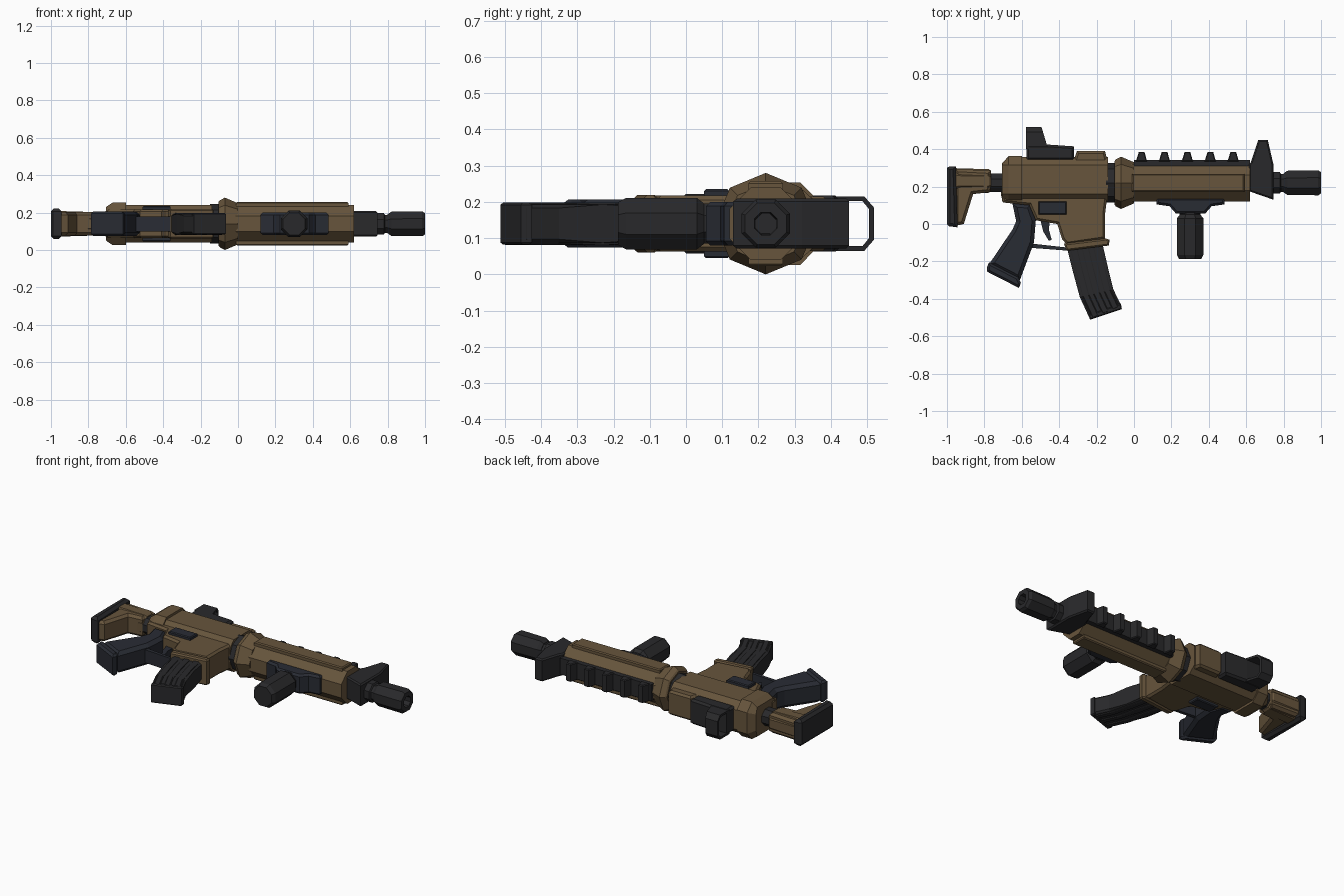
import bpy, bmesh, math

if "Cube" in bpy.data.objects:
    bpy.data.objects.remove(bpy.data.objects["Cube"])

ZC = 0.14   # mid plane of the thickness
YC = 0.22   # bore axis


def mat(name, col):
    m = bpy.data.materials.new(name)
    m.diffuse_color = (*col, 1)
    m.use_nodes = True
    m.node_tree.nodes["Principled BSDF"].inputs["Base Color"].default_value = m.diffuse_color
    return m


TAN = mat("tan_metal", (0.135, 0.09, 0.045))
BLACK = mat("black_metal", (0.022, 0.022, 0.024))
SLATE = mat("slate_polymer", (0.022, 0.025, 0.034))


def finish(name, bm, m):
    bmesh.ops.recalc_face_normals(bm, faces=bm.faces)
    me = bpy.data.meshes.new(name)
    bm.to_mesh(me)
    bm.free()
    me.materials.append(m)
    ob = bpy.data.objects.new(name, me)
    bpy.context.collection.objects.link(ob)
    return ob


def prism(name, pts, half, m, chamfer=0.0, zc=ZC):
    """Side profile (x, y) extruded through the thickness, rim edges chamfered."""
    bm = bmesh.new()
    f = bm.faces.new([bm.verts.new((x, y, zc - half)) for x, y in pts])
    r = bmesh.ops.extrude_face_region(bm, geom=[f])
    for v in r["geom"]:
        if isinstance(v, bmesh.types.BMVert):
            v.co.z = zc + half
    if chamfer:
        rim = [e for e in bm.edges if abs(e.verts[0].co.z - e.verts[1].co.z) < 1e-6]
        bmesh.ops.bevel(bm, geom=rim, offset=chamfer, segments=1, affect="EDGES")
    return finish(name, bm, m)


def rect(x0, x1, y0, y1):
    return [(x0, y0), (x1, y0), (x1, y1), (x0, y1)]


def lathe(name, prof, m, axis="x", centre=YC, sides=8, flat=False):
    """Faceted turned part: prof is (position along axis, radius)."""
    bm = bmesh.new()
    off = math.pi / sides if flat else 0
    rings = []
    for p, r in prof:
        ring = []
        for i in range(sides):
            a = off + 2 * math.pi * i / sides
            u, w = r * math.cos(a), ZC + r * math.sin(a)
            ring.append(bm.verts.new((p, centre + u, w) if axis == "x" else (centre + u, p, w)))
        rings.append(ring)
    for a, b in zip(rings, rings[1:]):
        for i in range(sides):
            j = (i + 1) % sides
            bm.faces.new((a[i], a[j], b[j], b[i]))
    bm.faces.new(rings[0])
    bm.faces.new(rings[-1])
    return finish(name, bm, m)


def loft_x(name, sections, m):
    """Loft (y, z offset) outlines placed at successive x positions."""
    bm = bmesh.new()
    rings = [[bm.verts.new((x, y, ZC + z)) for y, z in s] for x, s in sections]
    n = len(rings[0])
    for a, b in zip(rings, rings[1:]):
        for i in range(n):
            bm.faces.new((a[i], a[(i + 1) % n], b[(i + 1) % n], b[i]))
    bm.faces.new(rings[0])
    bm.faces.new(rings[-1])
    return finish(name, bm, m)


def body(w, top, tw):
    half = [(0.12, w * 0.6), (0.16, w), (0.315, w), (top, tw)]
    return half + [(y, -z) for y, z in reversed(half)]


# Upper receiver with rear cap and raised front block
loft_x("upper_receiver", [(-0.62, body(0.1, 0.358, 0.06)), (-0.14, body(0.1, 0.358, 0.06))], TAN)
loft_x("receiver_cap", [(-0.705, body(0.09, 0.325, 0.05)), (-0.67, body(0.114, 0.363, 0.065)),
                        (-0.60, body(0.114, 0.363, 0.065))], TAN)
prism("receiver_block", [(-0.325, 0.33), (-0.14, 0.33), (-0.155, 0.39), (-0.305, 0.39)], 0.075, TAN, 0.012)

# Lower receiver and magazine well
prism("lower_receiver", [(-0.71, 0.15), (-0.70, 0.115), (-0.56, 0.10), (-0.525, 0.02), (-0.41, 0.0),
                         (-0.385, -0.08), (-0.36, -0.11), (-0.155, -0.08), (-0.155, 0.05),
                         (-0.14, 0.17), (-0.71, 0.17)], 0.077, TAN, 0.012)
prism("magwell_lip", [(-0.375, -0.105), (-0.36, -0.143), (-0.135, -0.115), (-0.13, -0.085), (-0.15, -0.078)],
      0.079, TAN, 0.008)
for side, s in (("left", 1), ("right", -1)):
    prism("side_plate_" + side, rect(-0.51, -0.36, 0.05, 0.12), 0.015, SLATE, 0.005, ZC + s * 0.08)

# Curved magazine with ribs running along it
back = [(-0.36, -0.12), (-0.325, -0.26), (-0.29, -0.39), (-0.235, -0.51)]
front = [(-0.17, -0.10), (-0.14, -0.23), (-0.11, -0.35), (-0.067, -0.44)]


def mag_strip(t0, t1):
    def mix(t, a, b):
        return (a[0] + (b[0] - a[0]) * t, a[1] + (b[1] - a[1]) * t)
    return [mix(t0, a, b) for a, b in zip(back, front)] + \
           [mix(t1, a, b) for a, b in reversed(list(zip(back, front)))]


prism("magazine", mag_strip(0, 1), 0.053, BLACK, 0.01)
for i, t in enumerate((0.08, 0.4, 0.72)):
    prism(f"magazine_rib_{i}", mag_strip(t, t + 0.2), 0.059, BLACK, 0.005)
prism("magazine_foot", [(-0.245, -0.485), (-0.235, -0.512), (-0.065, -0.455), (-0.07, -0.425)], 0.058, BLACK, 0.006)

# Pistol grip, trigger and guard
prism("pistol_grip", [(-0.65, 0.11), (-0.63, 0.015), (-0.65, -0.03), (-0.775, -0.215), (-0.61, -0.30),
                      (-0.535, -0.10), (-0.525, 0.02), (-0.555, 0.105)], 0.066, SLATE, 0.02)
prism("grip_base", [(-0.785, -0.228), (-0.785, -0.255), (-0.615, -0.342), (-0.605, -0.315),
                    (-0.62, -0.285), (-0.775, -0.205)], 0.066, SLATE, 0.012)
prism("trigger_guard", [(-0.545, -0.105), (-0.365, -0.125), (-0.36, -0.142), (-0.545, -0.128)], 0.04, SLATE)
prism("trigger", [(-0.50, 0.02), (-0.45, 0.02), (-0.455, -0.03), (-0.44, -0.085), (-0.455, -0.09),
                  (-0.485, -0.04)], 0.02, SLATE)

# Stock
lathe("buffer_tube", [(-0.80, 0.054), (-0.69, 0.054)], BLACK, flat=True)
lathe("stock_tube", [(-0.955, 0.074), (-0.775, 0.068), (-0.765, 0.06)], TAN, centre=0.23, flat=True)
prism("stock_web", [(-0.955, 0.295), (-0.765, 0.285), (-0.77, 0.17), (-0.86, 0.16), (-0.91, 0.0), (-0.955, -0.01)],
      0.062, TAN, 0.015)
prism("butt_pad", [(-1.0, 0.30), (-0.985, 0.308), (-0.952, 0.308), (-0.943, -0.018), (-0.99, -0.012), (-1.0, 0.0)],
      0.082, BLACK, 0.016)

# Handguard with collar, side panels and end ring
lathe("barrel_nut", [(-0.15, 0.105), (-0.08, 0.105)], BLACK)
lathe("handguard_collar", [(-0.105, 0.115), (-0.098, 0.125), (-0.07, 0.14), (0.0, 0.11)], TAN)
lathe("handguard", [(-0.02, 0.108), (0.62, 0.108)], TAN, flat=True)
for side, s in (("left", 1), ("right", -1)):
    prism("handguard_panel_" + side, rect(-0.01, 0.59, 0.172, 0.267), 0.03, TAN, 0.006, ZC + s * 0.087)

# Top rail with teeth
prism("top_rail", rect(0.0, 0.62, 0.30, 0.342), 0.05, BLACK)
for i in range(5):
    x = 0.04 + i * 0.1225
    prism(f"rail_tooth_{i}", [(x - 0.03, 0.335), (x + 0.03, 0.335), (x + 0.016, 0.386), (x - 0.014, 0.386)],
          0.055, BLACK, 0.005)

# Front sight and barrel
prism("front_sight", [(0.615, 0.175), (0.745, 0.13), (0.745, 0.32), (0.715, 0.45), (0.665, 0.45),
                      (0.625, 0.33), (0.615, 0.32)], 0.069, BLACK, 0.008)
lathe("barrel", [(0.70, 0.062), (0.78, 0.062), (0.785, 0.052), (0.83, 0.052)], BLACK, flat=True)
lathe("muzzle", [(0.80, 0.055), (0.82, 0.07), (0.985, 0.072), (1.0, 0.062), (1.0, 0.034), (0.92, 0.03)],
      BLACK, flat=True)

# Vertical foregrip on its mount
prism("foregrip_mount", [(0.12, 0.14), (0.12, 0.105), (0.19, 0.095), (0.225, 0.055), (0.38, 0.055),
                         (0.415, 0.095), (0.485, 0.105), (0.485, 0.14)], 0.06, SLATE, 0.012)
lathe("foregrip", [(0.075, 0.06), (0.05, 0.06), (0.03, 0.077), (-0.165, 0.077), (-0.187, 0.064)],
      BLACK, axis="y", centre=0.3, flat=True)

# Optic: base plus an open hood
prism("optic_base", [(-0.575, 0.34), (-0.32, 0.34), (-0.32, 0.415), (-0.465, 0.425), (-0.575, 0.425)],
      0.077, BLACK, 0.012)
outer = [(0.40, -0.075), (0.492, -0.075), (0.518, -0.045), (0.518, 0.045), (0.492, 0.075), (0.40, 0.075)]
inner = [(0.40, -0.062), (0.487, -0.062), (0.505, -0.04), (0.505, 0.04), (0.487, 0.062), (0.40, 0.062)]


def front_x(y):
    return -0.465 - 0.03 * (y - 0.42) / 0.1


bm = bmesh.new()
cols = [[bm.verts.new((x, y, ZC + z)) for (y, z), x in
         ((o, -0.577), (o, front_x(o[0])), (n, front_x(n[0])), (n, -0.577))] for o, n in zip(outer, inner)]
for a, b in zip(cols, cols[1:]):
    for i in range(4):
        bm.faces.new((a[i], a[(i + 1) % 4], b[(i + 1) % 4], b[i]))
bm.faces.new(cols[0])
bm.faces.new(cols[-1])
finish("optic_hood", bm, BLACK)
